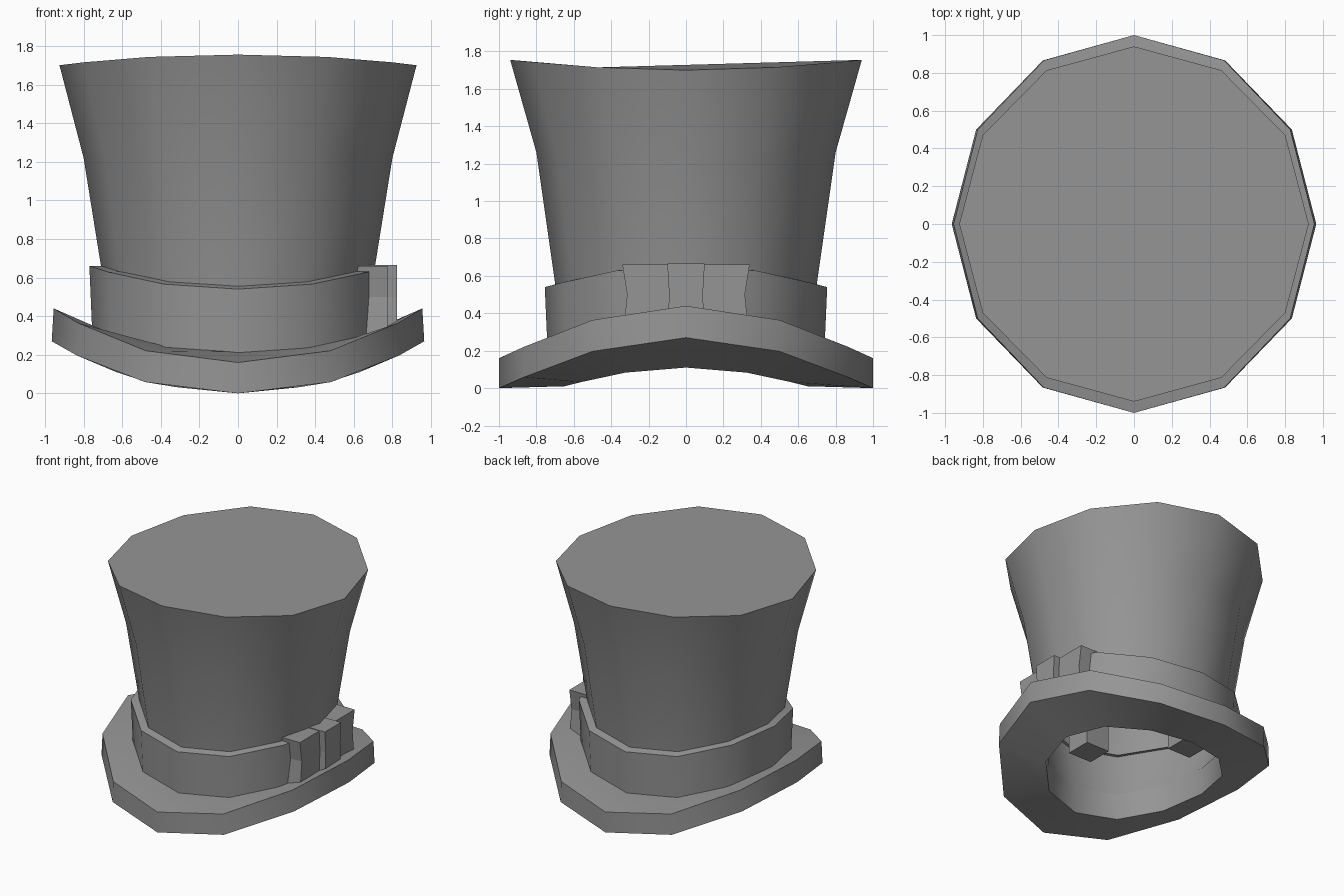
import bpy, bmesh, math

old = bpy.data.objects.get("Cube")
if old:
    bpy.data.objects.remove(old, do_unlink=True)

SIDES = 12
felt = bpy.data.materials.new("grey_felt")
felt.use_nodes = True
felt.diffuse_color = (0.3, 0.3, 0.3, 1)
felt.node_tree.nodes["Principled BSDF"].inputs["Base Color"].default_value = (0.3, 0.3, 0.3, 1)


def finish(name, bm, smooth=True):
    bmesh.ops.recalc_face_normals(bm, faces=bm.faces)
    mesh = bpy.data.meshes.new(name)
    bm.to_mesh(mesh)
    bm.free()
    mesh.materials.append(felt)
    obj = bpy.data.objects.new(name, mesh)
    bpy.context.collection.objects.link(obj)
    if smooth:
        bpy.ops.object.select_all(action='DESELECT')
        obj.select_set(True)
        bpy.context.view_layer.objects.active = obj
        bpy.ops.object.shade_smooth_by_angle(angle=math.radians(35))
    return obj


def lathe(name, profile, closed=False, cap=False):
    """Oval rings (x radius, y radius, front height, extra height at the sides)."""
    bm = bmesh.new()
    rings = []
    for rx, ry, z, lift in profile:
        ring = []
        for i in range(SIDES):
            a = math.tau * i / SIDES
            c = math.cos(a)
            ring.append(bm.verts.new((rx * c, ry * math.sin(a), z + lift * abs(c) ** 2.2)))
        rings.append(ring)
    pairs = list(zip(rings, rings[1:]))
    if closed:
        pairs.append((rings[-1], rings[0]))
    for low, high in pairs:
        for i in range(SIDES):
            j = (i + 1) % SIDES
            bm.faces.new((low[i], low[j], high[j], high[i]))
    if cap:
        bm.faces.new(rings[-1])
    return finish(name, bm)


def prism(name, outline, x0, x1):
    """Side outline in (y, z), extruded along x."""
    bm = bmesh.new()
    face = bm.faces.new([bm.verts.new((x0, y, z)) for y, z in outline])
    out = bmesh.ops.extrude_face_region(bm, geom=[face])
    moved = [v for v in out["geom"] if isinstance(v, bmesh.types.BMVert)]
    bmesh.ops.translate(bm, verts=moved, vec=(x1 - x0, 0, 0))
    return finish(name, bm, smooth=False)


# Curled brim with an open middle
lathe("brim", [(0.965, 1.0, 0.0, 0.27), (0.955, 1.0, 0.16, 0.28),
               (0.73, 0.72, 0.215, 0.115), (0.63, 0.65, 0.21, 0.11),
               (0.63, 0.65, 0.01, 0.1)], closed=True)

# Flared crown, hollow below
lathe("crown", [(0.63, 0.65, 0.2, 0.1), (0.69, 0.68, 0.41, 0.1), (0.71, 0.7, 0.56, 0.1),
                (0.8, 0.8, 1.26, -0.04), (0.925, 0.94, 1.755, -0.055)], cap=True)

# Hat band
lathe("band", [(0.755, 0.74, 0.2, 0.11), (0.77, 0.755, 0.54, 0.12),
               (0.69, 0.68, 0.56, 0.1)])

# Bow on the left side: two pinched wings and a knot
for side, label in ((1, "back"), (-1, "front")):
    wing = [(0.08, 0.3), (0.335, 0.3), (0.325, 0.4), (0.315, 0.5), (0.34, 0.66), (0.08, 0.66)]
    prism(label + "_bow_wing", [(side * y, z) for y, z in wing], 0.62, 0.775)
prism("bow_knot", [(-0.1, 0.3), (0.1, 0.3), (0.09, 0.5), (0.1, 0.665), (-0.1, 0.665), (-0.09, 0.5)],
      0.62, 0.825)

# Fitting blocks inside the crown
for i in range(4):
    a = math.tau * i / 4
    bm = bmesh.new()
    bmesh.ops.create_cube(bm, size=0.2)
    bmesh.ops.translate(bm, verts=bm.verts, vec=(0.5 * math.cos(a), 0.5 * math.sin(a), 0.54))
    finish("inner_block_%d" % (i + 1), bm, smooth=False)
